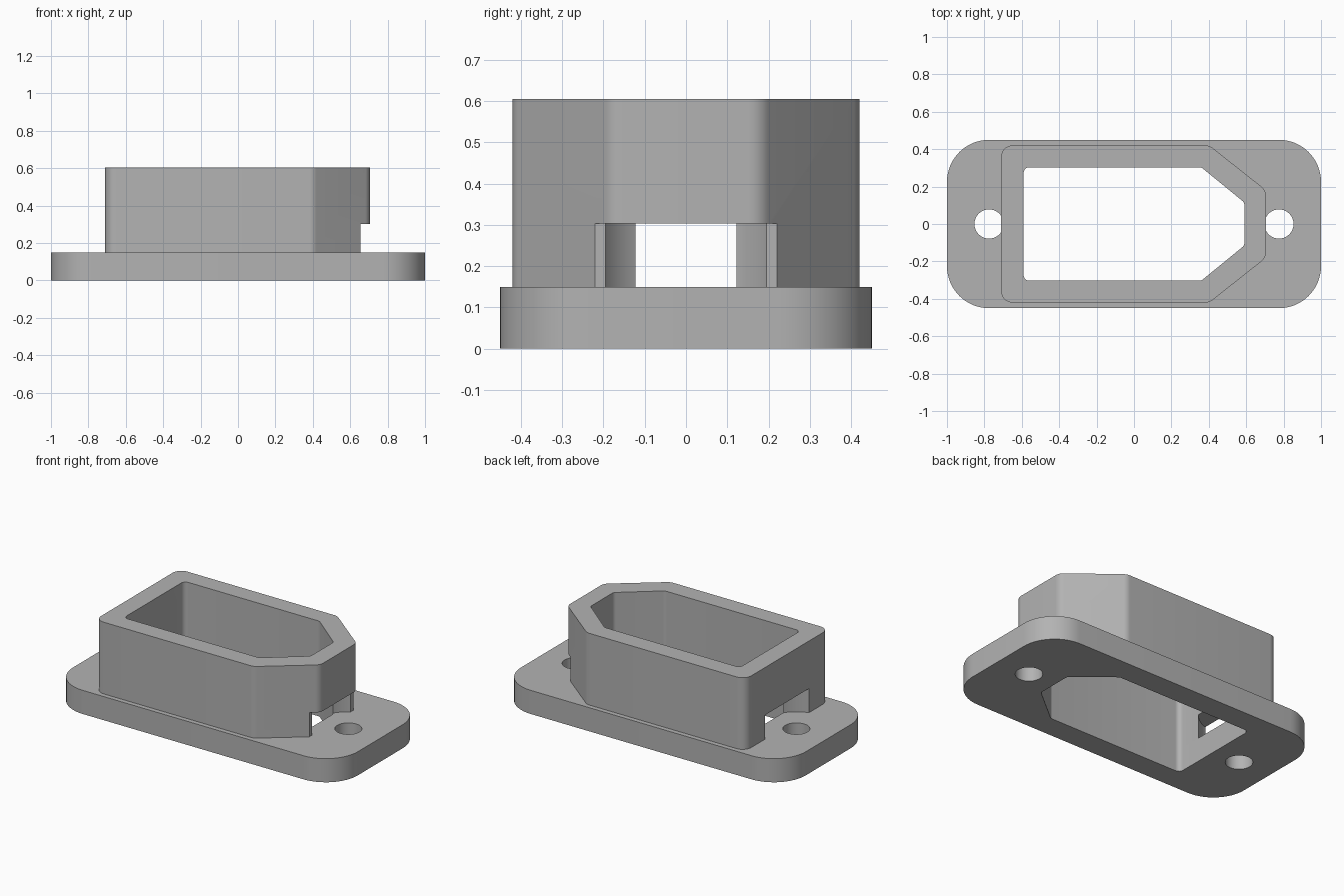
import bpy, bmesh, math
from mathutils import Vector

default = bpy.data.objects.get("Cube")
if default:
    bpy.data.objects.remove(default, do_unlink=True)

grey = bpy.data.materials.new("plain grey")
grey.use_nodes = True
grey.diffuse_color = (0.45, 0.45, 0.45, 1)
grey.node_tree.nodes["Principled BSDF"].inputs["Base Color"].default_value = grey.diffuse_color


def rounded(corners, radius, steps):
    """Replace every corner of a convex outline with an arc."""
    points = []
    for i, c in enumerate(corners):
        p = Vector(c)
        a = (Vector(corners[i - 1]) - p).normalized()
        b = (Vector(corners[(i + 1) % len(corners)]) - p).normalized()
        half = a.angle(b) / 2
        centre = p + (a + b).normalized() * radius / math.sin(half)
        start = p + a * radius / math.tan(half) - centre
        sweep = start.angle_signed(p + b * radius / math.tan(half) - centre)
        for k in range(steps + 1):
            t = -sweep * k / steps
            points.append(centre + Vector((start.x * math.cos(t) - start.y * math.sin(t),
                                           start.x * math.sin(t) + start.y * math.cos(t))))
    return points


def circle(x, radius, count=64):
    return [Vector((x + radius * math.cos(2 * math.pi * i / count),
                    radius * math.sin(2 * math.pi * i / count))) for i in range(count)]


def prism(name, outline, z0, z1):
    """Extrude a flat outline from z0 up to z1."""
    bm = bmesh.new()
    face = bm.faces.new([bm.verts.new((p.x, p.y, z0)) for p in outline])
    top = bmesh.ops.extrude_face_region(bm, geom=[face])["geom"]
    bmesh.ops.translate(bm, vec=(0, 0, z1 - z0),
                        verts=[v for v in top if isinstance(v, bmesh.types.BMVert)])
    bmesh.ops.recalc_face_normals(bm, faces=bm.faces)
    mesh = bpy.data.meshes.new(name)
    bm.to_mesh(mesh)
    bm.free()
    mesh.materials.append(grey)
    obj = bpy.data.objects.new(name, mesh)
    bpy.context.collection.objects.link(obj)
    return obj


def cut(obj, cutters):
    """Subtract the cutters, bake the result and smooth the arcs."""
    bpy.ops.object.select_all(action="DESELECT")
    bpy.context.view_layer.objects.active = obj
    obj.select_set(True)
    for cutter in cutters:
        mod = obj.modifiers.new("cut", "BOOLEAN")
        mod.operation, mod.solver, mod.object = "DIFFERENCE", "EXACT", cutter
        bpy.ops.object.modifier_apply(modifier=mod.name)
    bpy.ops.object.shade_smooth_by_angle(angle=math.radians(25))


def pointed(left, right, side, shoulder, tip):
    """Rectangle whose +x end narrows between slanted sides."""
    return [(left, -side), (shoulder, -side), (right, -tip),
            (right, tip), (shoulder, side), (left, side)]


HOLE_X = 0.775
plate = prism("base_plate", rounded([(-1, -.45), (1, -.45), (1, .45), (-1, .45)], .225, 16), 0, .15)
collar = prism("socket_collar", rounded(pointed(-.71, .705, .42, .403, .181), .06, 8), .15, .605)

# Cutters: socket opening, screw holes, screw head clearances
opening = prism("opening_cutter", rounded(pointed(-.59, .59, .303, .36, .115), .03, 6), -.1, .8)
holes = [prism("screw_hole_cutter", circle(s * HOLE_X, .078), -.1, .3) for s in (-1, 1)]
heads = [prism("screw_head_cutter", circle(s * HOLE_X, .229), .1, .303) for s in (-1, 1)]
# Blunts the thin edges left beside the clearance at the pointed end
blunt = prism("edge_cutter", [Vector(p) for p in
              [(.655, -.3), (.9, -.3), (.9, .3), (.655, .3)]], .1, .303)

cut(plate, [opening] + holes)
cut(collar, [opening] + heads + [blunt])

# Remove the helpers
for helper in [opening, blunt] + holes + heads:
    bpy.data.objects.remove(helper, do_unlink=True)
